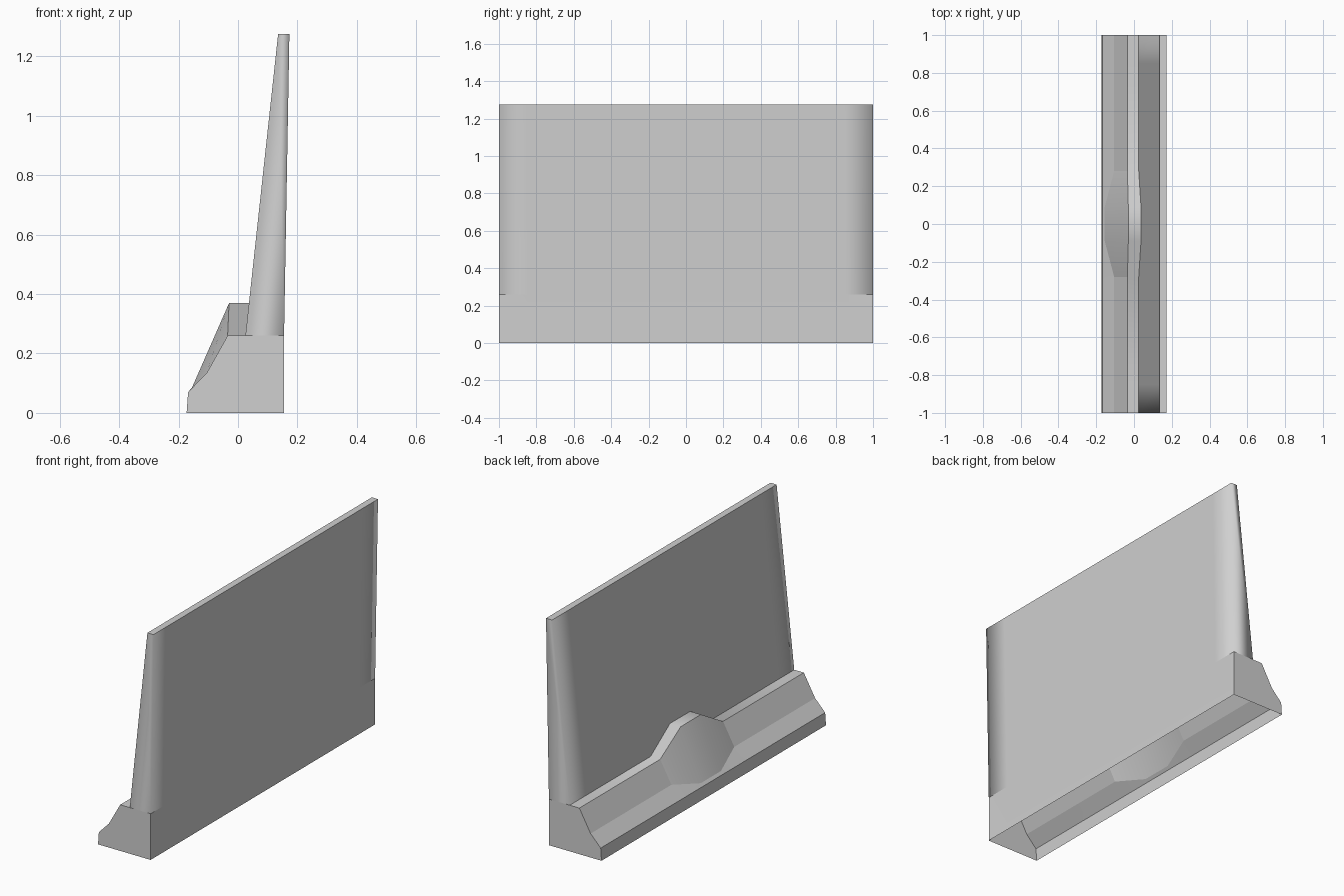
import bpy
import bmesh

old = bpy.data.objects.get("Cube")
if old:
    bpy.data.objects.remove(old, do_unlink=True)

# Single concrete colour
concrete = bpy.data.materials.new("concrete_grey")
concrete.use_nodes = True
grey = (0.63, 0.63, 0.63, 1)
concrete.diffuse_color = grey
bsdf = next(n for n in concrete.node_tree.nodes if n.type == "BSDF_PRINCIPLED")
bsdf.inputs["Base Color"].default_value = grey
bsdf.inputs["Roughness"].default_value = 0.8

# Cross-section (x, z): up the toe and slope, over the tapered wall, down the back
TOE, LIP, KNEE, LEDGE, WALL_FOOT, TOP_FRONT, TOP_BACK, BACK_FOOT, BACK_BASE = range(9)
plain = [(-0.173, 0), (-0.168, 0.07), (-0.105, 0.135), (-0.035, 0.26), (0.025, 0.26),
         (0.135, 1.275), (0.173, 1.275), (0.155, 0.26), (0.155, 0)]

# The raised buttress in the middle swells the same section
raised = list(plain)
raised[KNEE] = (-0.155, 0.085)
raised[LEDGE] = (-0.03, 0.37)
raised[WALL_FOOT] = (0.037, 0.37)

BUMP = 0.28
half = [(0.09, raised), (BUMP, plain), (0.85, plain), (1.0, plain)]
stations = [(-y, p) for y, p in reversed(half)] + half

# Loft the shell along y; the underside stays open
bm = bmesh.new()
rings = [[bm.verts.new((x, y, z)) for x, z in p] for y, p in stations]
for a, b in zip(rings, rings[1:]):
    for i in range(len(plain) - 1):
        bm.faces.new((a[i], a[i + 1], b[i + 1], b[i]))

# End caps, split into wall end and base end
wall_ids = [WALL_FOOT, TOP_FRONT, TOP_BACK, BACK_FOOT]
base_ids = [TOE, LIP, KNEE, LEDGE, WALL_FOOT, BACK_FOOT, BACK_BASE]
for ids in (wall_ids, base_ids):
    bm.faces.new([rings[0][i] for i in reversed(ids)])
    bm.faces.new([rings[-1][i] for i in ids])

for f in bm.faces:
    f.smooth = True


def sharpen(v, w):
    edge = bm.edges.get((v, w))
    if edge:
        edge.smooth = False


# Crisp lengthwise edges, except where the wall's back flows into the base
last = len(rings) - 2
for n, (a, b) in enumerate(zip(rings, rings[1:])):
    for i in range(len(plain)):
        if i != BACK_FOOT or n in (0, last):
            sharpen(a[i], b[i])

# Crisp end edges, apart from the softened uprights of the wall
for ring in (rings[0], rings[-1]):
    for i in range(len(plain) - 1):
        if i not in (WALL_FOOT, TOP_BACK):
            sharpen(ring[i], ring[i + 1])
    sharpen(ring[WALL_FOOT], ring[BACK_FOOT])

# Crisp border where the buttress leaves the slope
for ring, (y, _) in zip(rings, stations):
    if abs(y) == BUMP:
        sharpen(ring[KNEE], ring[LEDGE])

mesh = bpy.data.meshes.new("barrier_wall")
bm.to_mesh(mesh)
bm.free()
mesh.materials.append(concrete)
wall = bpy.data.objects.new("barrier_wall", mesh)
bpy.context.collection.objects.link(wall)
